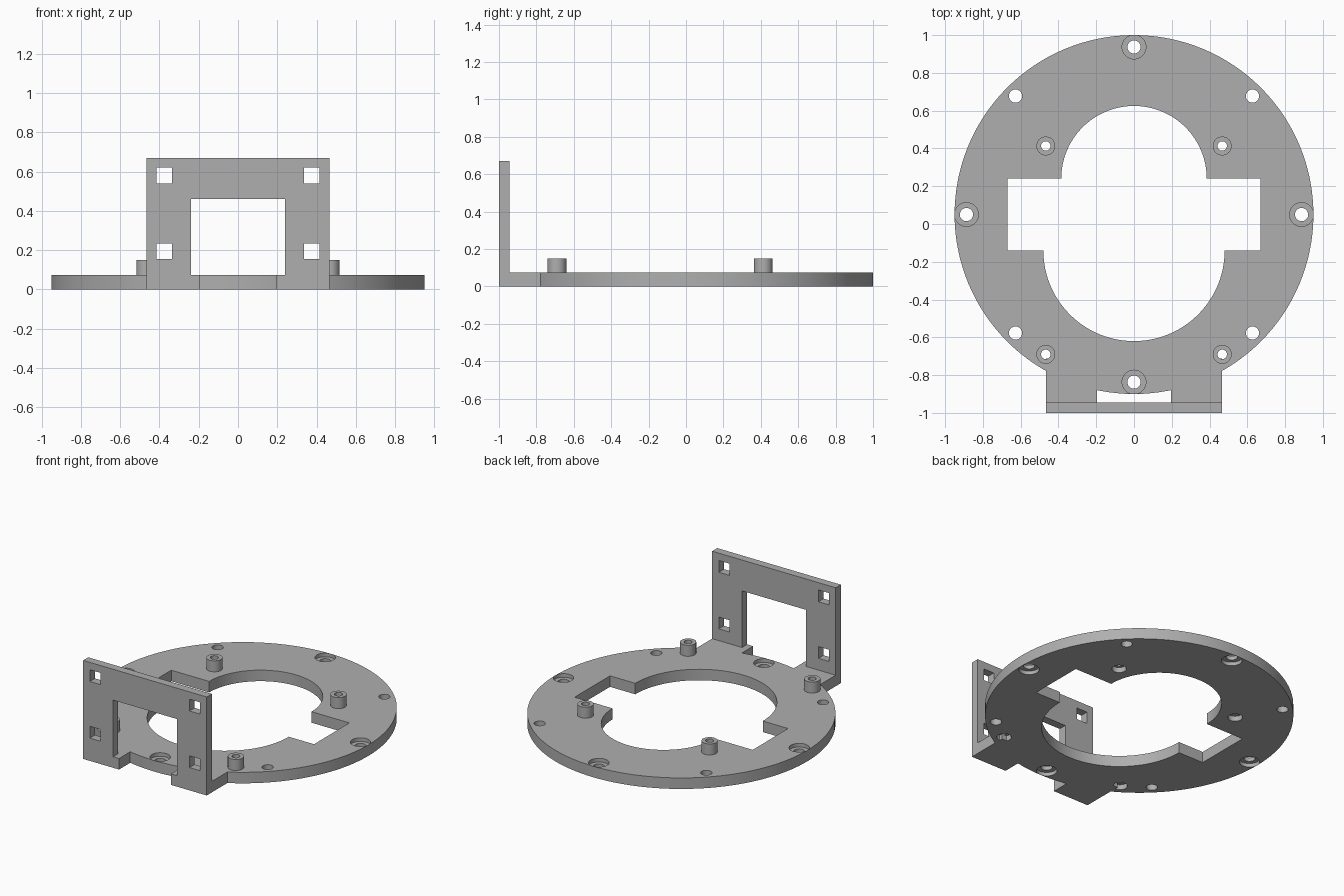
import bpy, bmesh, math

cube = bpy.data.objects.get("Cube")
if cube:
    bpy.data.objects.remove(cube, do_unlink=True)

grey = bpy.data.materials.new("plain grey")
grey.use_nodes = True
grey.diffuse_color = (0.43, 0.43, 0.43, 1)
grey.node_tree.nodes["Principled BSDF"].inputs["Base Color"].default_value = (0.43, 0.43, 0.43, 1)

T = 0.075      # base thickness
CY = 0.05      # ring centre in y


def arc(cx, cy, r, a0, a1, n):
    return [(cx + r * math.cos(math.radians(a0 + (a1 - a0) * i / n)),
             cy + r * math.sin(math.radians(a0 + (a1 - a0) * i / n))) for i in range(n + 1)]


def prism(name, outline, lo, hi, upright=False):
    """Extrude an outline along z, or along y when upright."""
    bm = bmesh.new()
    place = (lambda p: (p[0], lo, p[1])) if upright else (lambda p: (p[0], p[1], lo))
    face = bm.faces.new([bm.verts.new(place(p)) for p in outline])
    moved = bmesh.ops.extrude_face_region(bm, geom=[face])["geom"]
    shift = (0, hi - lo, 0) if upright else (0, 0, hi - lo)
    bmesh.ops.translate(bm, vec=shift, verts=[g for g in moved if isinstance(g, bmesh.types.BMVert)])
    bmesh.ops.recalc_face_normals(bm, faces=bm.faces)
    mesh = bpy.data.meshes.new(name)
    bm.to_mesh(mesh)
    bm.free()
    mesh.materials.append(grey)
    ob = bpy.data.objects.new(name, mesh)
    bpy.context.collection.objects.link(ob)
    return ob


def cylinder(name, x, y, r, lo, hi, n=40):
    return prism(name, arc(x, y, r, 0, 360, n)[:-1], lo, hi)


def rect(x0, x1, y0, y1):
    return [(x0, y0), (x1, y0), (x1, y1), (x0, y1)]


def combine(target, tool, operation="DIFFERENCE"):
    mod = target.modifiers.new("combine", "BOOLEAN")
    mod.operation, mod.solver, mod.object = operation, "EXACT", tool
    bpy.context.view_layer.objects.active = target
    bpy.ops.object.modifier_apply(modifier=mod.name)
    bpy.data.objects.remove(tool, do_unlink=True)


def drill(target, x, y, r, lo=-0.1, hi=0.3):
    combine(target, cylinder("drill", x, y, r, lo, hi))


# Round base with its central opening: two half circles and a wide slot
base = cylinder("ring_base", 0, CY, 0.95, 0, T, 128)
opening = (arc(0, 0.24, 0.385, 0, 180, 48) + [(-0.67, 0.24), (-0.67, -0.14)]
           + arc(0, -0.14, 0.48, 180, 360, 48) + [(0.67, -0.14), (0.67, 0.24)])
combine(base, prism("opening", opening, -0.1, 0.2))

# Hollow standoffs, recessed from below
for x in (-0.467, 0.467):
    for y in (-0.69, 0.413):
        combine(base, cylinder("standoff", x, y, 0.05, 0.06, 0.15), "UNION")
        drill(base, x, y, 0.025)
        drill(base, x, y, 0.045, -0.1, 0.035)

# Rim holes: counterbored on the axes, plain on the diagonals
for k in range(8):
    a = math.radians(45 * k)
    x, y = 0.887 * math.cos(a), CY + 0.887 * math.sin(a)
    drill(base, x, y, 0.035)
    if k % 2 == 0:
        drill(base, x, y, 0.063, 0.05, 0.2)
        drill(base, x, y, 0.063, -0.1, 0.025)

# Two tabs reaching forward to the upright plate
for x0, x1 in ((-0.465, -0.195), (0.195, 0.465)):
    combine(base, prism("tab", rect(x0, x1, -0.945, -0.712), 0, T), "UNION")

# Upright plate with a window open at the foot and four square holes
half = [(0.24, 0.46), (0.24, T), (0.195, T), (0.195, 0), (0.465, 0), (0.465, 0.67)]
plate = prism("front_plate", half + [(-x, z) for x, z in reversed(half)], -1, -0.945, True)
for x in (-0.375, 0.375):
    for z in (0.195, 0.58):
        hole = rect(x - 0.04, x + 0.04, z - 0.04, z + 0.04)
        combine(plate, prism("hole", hole, -1.1, -0.8, True))

# Smooth round walls, sharp edges
for ob in (base, plate):
    bpy.ops.object.select_all(action="DESELECT")
    ob.select_set(True)
    bpy.context.view_layer.objects.active = ob
    bpy.ops.object.shade_smooth_by_angle(angle=math.radians(30))
